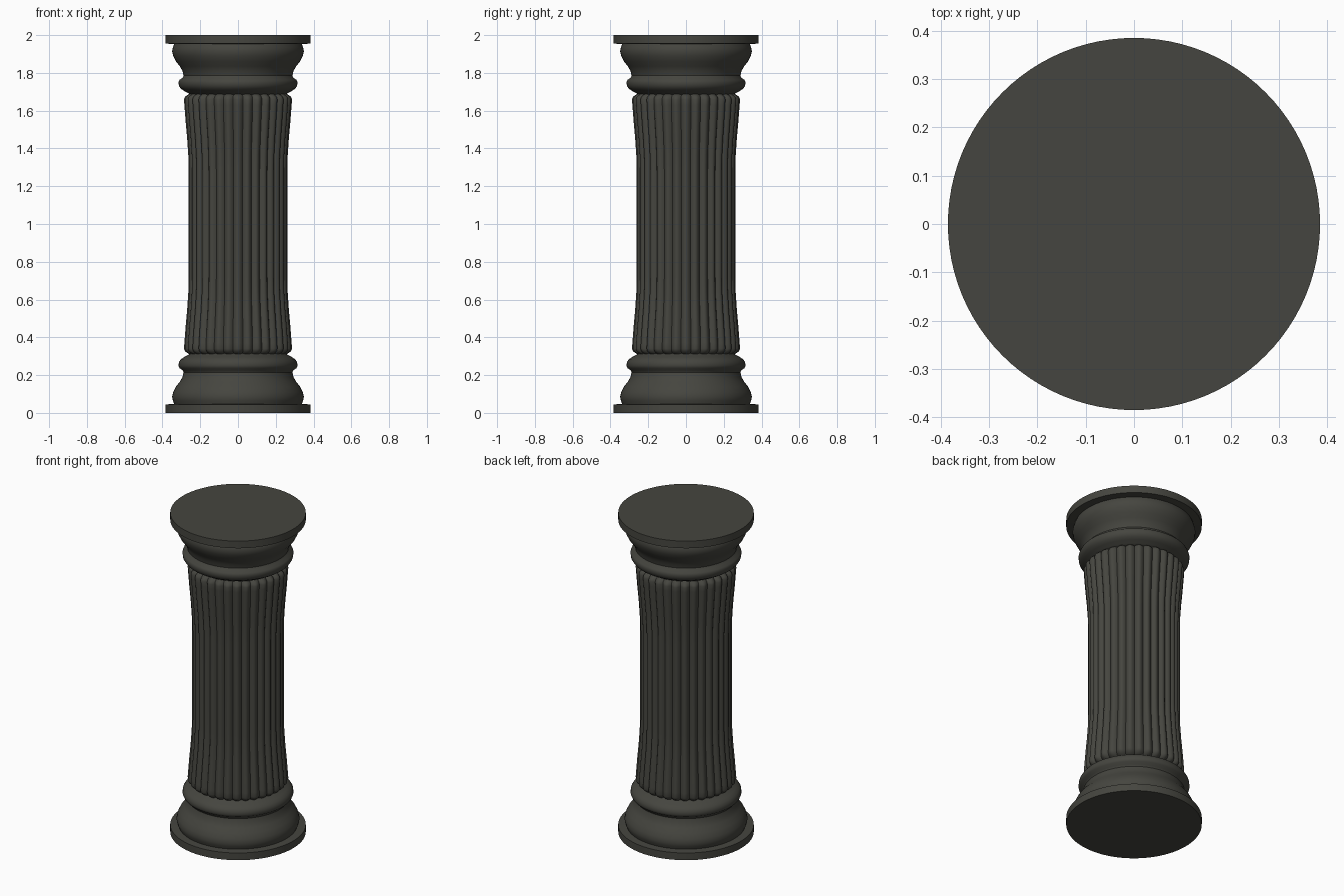
import bpy, bmesh, math

if "Cube" in bpy.data.objects:
    bpy.data.objects.remove(bpy.data.objects["Cube"])

stone = bpy.data.materials.new("dark_stone")
stone.diffuse_color = (0.06, 0.06, 0.05, 1)
stone.use_nodes = True
stone.node_tree.nodes["Principled BSDF"].inputs["Base Color"].default_value = stone.diffuse_color


def loft(name, profile, sides, radius_at):
    """Stack closed rings up the profile, cap both ends."""
    bm = bmesh.new()
    rings = []
    for r, z in profile:
        ring = []
        for i in range(sides):
            a = 2 * math.pi * i / sides
            rr = radius_at(r, z, a)
            ring.append(bm.verts.new((rr * math.cos(a), rr * math.sin(a), z)))
        rings.append(ring)
    for lo, hi in zip(rings, rings[1:]):
        for i in range(sides):
            j = (i + 1) % sides
            bm.faces.new((lo[i], lo[j], hi[j], hi[i]))
    bm.faces.new(rings[0][::-1])
    bm.faces.new(rings[-1])
    bmesh.ops.recalc_face_normals(bm, faces=bm.faces[:])
    mesh = bpy.data.meshes.new(name)
    bm.to_mesh(mesh)
    bm.free()
    mesh.materials.append(stone)
    mesh.shade_smooth()
    mesh.set_sharp_from_angle(angle=math.radians(40))
    obj = bpy.data.objects.new(name, mesh)
    bpy.context.collection.objects.link(obj)
    return obj


def plain(r, z, a):
    return r


def mirrored(profile):
    return [(r, 2 - z) for r, z in reversed(profile)]


# Round plinth disc, bulging moulding, hollow and collar ring
base = [(0.385, 0), (0.385, 0.045), (0.338, 0.047), (0.345, 0.065),
        (0.349, 0.085), (0.343, 0.11), (0.328, 0.14), (0.308, 0.165),
        (0.294, 0.19), (0.288, 0.215), (0.294, 0.226), (0.310, 0.237),
        (0.315, 0.25), (0.313, 0.268), (0.303, 0.284), (0.285, 0.296),
        (0.265, 0.306), (0.25, 0.316)]
loft("base", base, 96, plain)
loft("capital", mirrored(base), 96, plain)

# Reeded shaft: convex ribs, flared and rounded off at both ends
RIBS = 32


def reeded(r, z, a):
    return r - 0.017 * (1 - abs(math.cos(RIBS * a / 2)))


half = [(0.25, 0.306), (0.268, 0.317), (0.281, 0.327), (0.286, 0.34),
        (0.284, 0.37), (0.277, 0.46), (0.269, 0.55), (0.263, 0.64),
        (0.261, 0.72)]
loft("shaft", half + mirrored(half), RIBS * 8, reeded)
